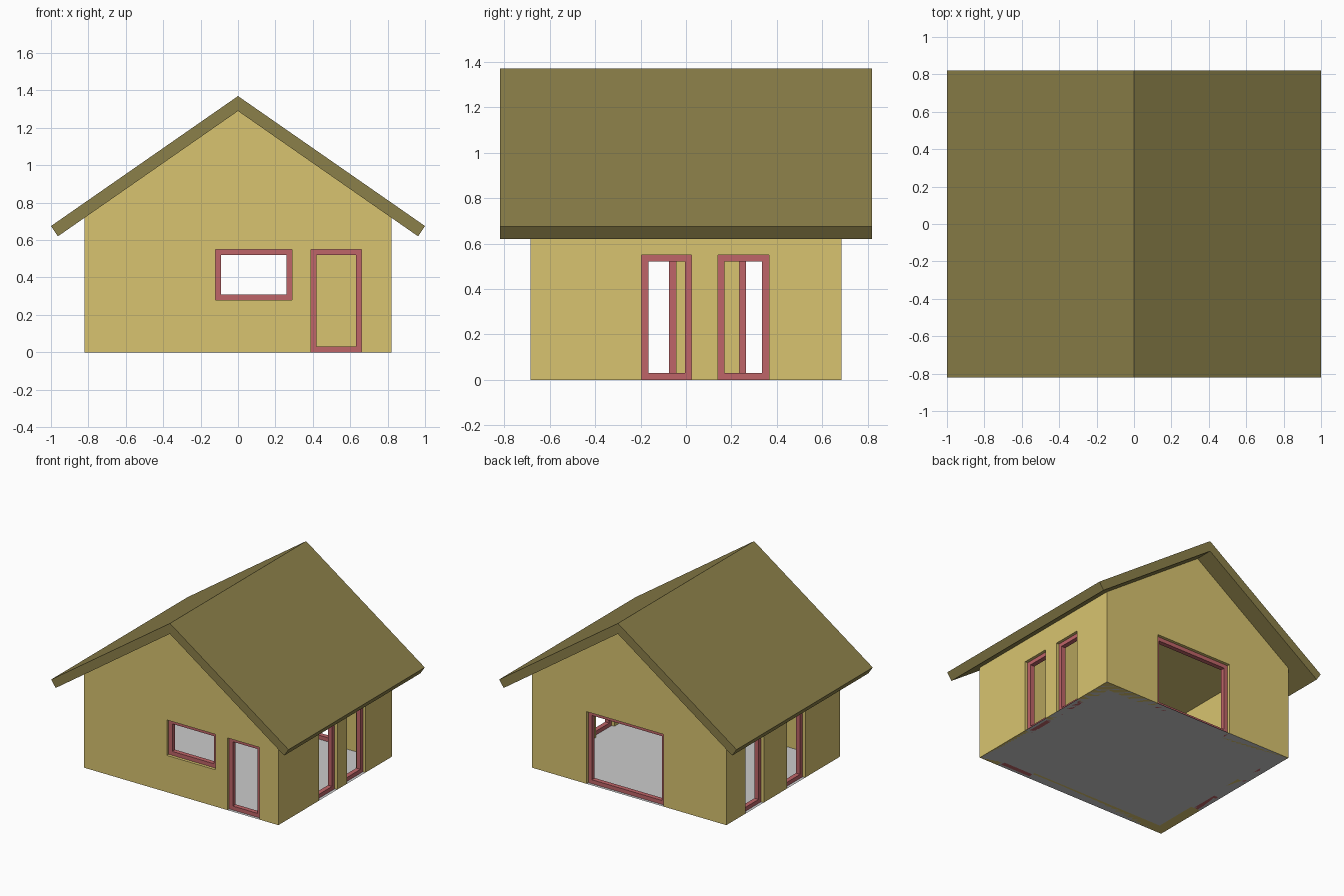
import bpy, bmesh
from mathutils import Vector

if "Cube" in bpy.data.objects:
    bpy.data.objects.remove(bpy.data.objects["Cube"])

HX, HY, T = 0.82, 0.685, 0.08       # wall half sizes, wall thickness
APEX, SLOPE = 1.29, 0.695           # underside of roof
EAVE = APEX - HX * SLOPE
BAR, DEPTH = 0.03, 0.035            # frame bar width and depth


def material(name, rgb):
    m = bpy.data.materials.new(name)
    m.diffuse_color = (*rgb, 1)
    m.use_nodes = True
    m.node_tree.nodes["Principled BSDF"].inputs["Base Color"].default_value = m.diffuse_color
    return m


WALL = material("wall_yellow", (0.69, 0.55, 0.16))
ROOF = material("roof_olive", (0.26, 0.215, 0.067))
FRAME = material("frame_red", (0.52, 0.13, 0.14))


def finish(bm, name, mat=None):
    bmesh.ops.recalc_face_normals(bm, faces=bm.faces)
    me = bpy.data.meshes.new(name)
    bm.to_mesh(me)
    bm.free()
    ob = bpy.data.objects.new(name, me)
    bpy.context.collection.objects.link(ob)
    if mat:
        me.materials.append(mat)
    return ob


def prism(name, profile, half_y, mat):
    """Extrude an x-z profile along y."""
    bm = bmesh.new()
    face = bm.faces.new([bm.verts.new((x, -half_y, z)) for x, z in profile])
    new = bmesh.ops.extrude_face_region(bm, geom=[face])["geom"]
    verts = [g for g in new if isinstance(g, bmesh.types.BMVert)]
    bmesh.ops.translate(bm, verts=verts, vec=(0, 2 * half_y, 0))
    return finish(bm, name, mat)


def add_box(bm, lo, hi):
    lo, hi = Vector(lo), Vector(hi)
    verts = bmesh.ops.create_cube(bm, size=1)["verts"]
    for v in verts:
        v.co = (lo + hi) / 2 + v.co * (hi - lo)


# Openings: name, wall axis, wall side, start, end, bottom, top
OPENINGS = [
    ("front_window", "y", -1, -0.12, 0.29, 0.28, 0.55),
    ("front_door", "y", -1, 0.39, 0.66, 0, 0.55),
    ("patio_door", "y", 1, -0.29, 0.36, 0, 0.55),
    ("right_door_a", "x", 1, -0.195, 0.025, 0, 0.55),
    ("right_door_b", "x", 1, 0.14, 0.365, 0, 0.55),
    ("left_door_a", "x", -1, -0.265, -0.045, 0, 0.55),
    ("left_door_b", "x", -1, 0.235, 0.455, 0, 0.55),
]


def wall_box(bm, axis, side, a, b, z0, z1, depth):
    """Box of the given depth centred in the thickness of one wall."""
    c = side * ((HX if axis == "x" else HY) - T / 2)
    d0, d1 = c - depth / 2, c + depth / 2
    if axis == "x":
        add_box(bm, (d0, a, z0), (d1, b, z1))
    else:
        add_box(bm, (a, d0, z0), (b, d1, z1))


# Gabled wall shell
walls = prism("walls", [(-HX, 0), (HX, 0), (HX, EAVE), (0, APEX), (-HX, EAVE)], HY, WALL)

# Cutters: room space and openings
room = bmesh.new()
add_box(room, (-HX + T, -HY + T, -0.5), (HX - T, HY - T, 2))
holes = bmesh.new()
for name, axis, side, a, b, z0, z1 in OPENINGS:
    wall_box(holes, axis, side, a, b, z0 if z0 else -0.1, z1, T + 0.04)
for bm, name in ((room, "room_cutter"), (holes, "opening_cutter")):
    cutter = finish(bm, name)
    cutter.hide_render = True
    cutter.display_type = 'WIRE'
    mod = walls.modifiers.new(name, 'BOOLEAN')
    mod.operation, mod.solver, mod.object = 'DIFFERENCE', 'EXACT', cutter

# Four-bar frame in every opening
for name, axis, side, a, b, z0, z1 in OPENINGS:
    bm = bmesh.new()
    for a0, b0, lo, hi in ((a, a + BAR, z0, z1), (b - BAR, b, z0, z1),
                           (a + BAR, b - BAR, z0, z0 + BAR), (a + BAR, b - BAR, z1 - BAR, z1)):
        wall_box(bm, axis, side, a0, b0, lo, hi, DEPTH)
    finish(bm, name + "_frame", FRAME)

# Roof chevron with square-cut eaves
prism("roof", [(0, 1.37), (1, 0.675), (0.963, 0.62), (0, APEX),
               (-0.963, 0.62), (-1, 0.675)], 0.82, ROOF)

# Floor sheet
bm = bmesh.new()
bm.faces.new([bm.verts.new(p) for p in ((-HX, -HY, 0), (HX, -HY, 0), (HX, HY, 0), (-HX, HY, 0))])
finish(bm, "floor")
